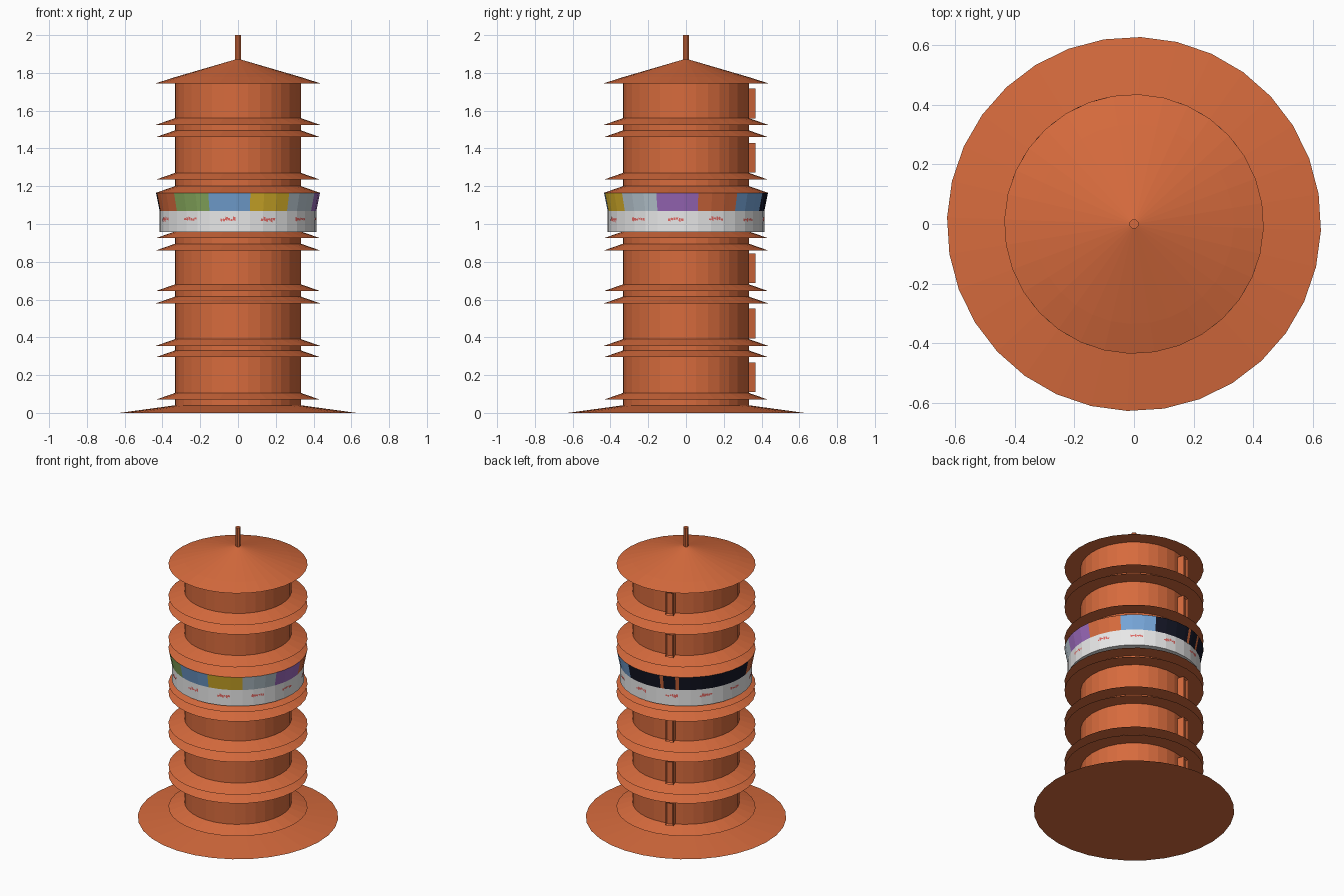
import bpy, bmesh, math, random
from math import sin, cos, radians

random.seed(4)
if "Cube" in bpy.data.objects:
    bpy.data.objects.remove(bpy.data.objects["Cube"])


def material(name, rgb):
    """Flat material from 0-255 display values, stored as linear."""
    lin = [((c / 255 + 0.055) / 1.055) ** 2.4 for c in rgb] + [1]
    m = bpy.data.materials.new(name)
    m.use_nodes = True
    m.diffuse_color = lin
    bsdf = m.node_tree.nodes["Principled BSDF"]
    bsdf.inputs["Base Color"].default_value = lin
    bsdf.inputs["Roughness"].default_value = 0.8
    return m


terracotta = material("terracotta", (215, 107, 61))
white = material("white", (232, 232, 232))
yellow = material("yellow", (222, 182, 44))
blue = material("blue", (118, 165, 216))
pale_blue = material("pale blue", (190, 205, 215))
purple = material("purple", (156, 106, 188))
green = material("green", (138, 174, 96))
navy = material("navy", (20, 22, 38))
red = material("red", (225, 105, 100))


def around(angle, r, z):
    """Point at an angle in degrees, counted from the front towards +x."""
    a = radians(angle)
    return (r * sin(a), -r * cos(a), z)


def finish(name, bm, mats):
    bmesh.ops.remove_doubles(bm, verts=bm.verts, dist=1e-5)
    bmesh.ops.recalc_face_normals(bm, faces=bm.faces)
    me = bpy.data.meshes.new(name)
    bm.to_mesh(me)
    bm.free()
    for m in mats:
        me.materials.append(m)
    ob = bpy.data.objects.new(name, me)
    bpy.context.collection.objects.link(ob)
    return ob


SIDES = [-2 + 360 / 32 * i for i in range(32)]


def lathe(name, profile, angles=SIDES, mats=(terracotta,), rule=None):
    """Spin a closed (radius, z) loop; rule picks a material by angle."""
    bm = bmesh.new()
    rows = [[bm.verts.new(around(a, r, z)) for r, z in profile] for a in angles]
    n = len(profile)
    for i, a in enumerate(angles):
        nxt = (i + 1) % len(angles)
        mid = (a + (angles[nxt] - a) % 360 / 2) % 360
        for k in range(n):
            j = (k + 1) % n
            if profile[k][0] == 0 and profile[j][0] == 0:
                continue
            quad = [rows[i][k], rows[nxt][k], rows[nxt][j], rows[i][j]]
            if profile[k][0] == 0:
                quad.pop(0)
            elif profile[j][0] == 0:
                quad.pop(2)
            f = bm.faces.new(quad)
            if rule:
                f.material_index = rule(mid)
    return finish(name, bm, mats)


# Tower shaft, base skirt, roof and mast
BODY, EAVE = 0.335, 0.435
lathe("tower_shaft", [(0, 0.02), (BODY, 0.02), (BODY, 1.77), (0, 1.77)])
lathe("base_skirt", [(0, 0), (0.627, 0), (BODY, 0.04), (0, 0.04)])
lathe("roof", [(0, 1.745), (EAVE, 1.745), (BODY, 1.777), (0, 1.875)])
mast_sides = [45 * i + 22.5 for i in range(8)]
lathe("roof_mast", [(0, 1.85), (0.016, 1.85), (0.016, 2.0), (0, 2.0)], mast_sides)

# Sloped eaves between the storeys
for i, z in enumerate([0.07, 0.295, 0.355, 0.58, 0.645, 0.86,
                       0.925, 1.165, 1.235, 1.46, 1.525]):
    lathe(f"eave_{i + 1}", [(0.32, z), (EAVE, z), (BODY, z + 0.035), (0.32, z + 0.035)])

# White lower band
START = 8.7
fine = [START + 10 * i for i in range(36)]
lathe("white_band", [(0.33, 0.957), (0.415, 0.957), (0.415, 1.068), (0.33, 1.068)],
      fine, (white,))

# Flared upper band: one colour per panel, two thin posts in the dark part
posts = [(192.5, 195.5), (206, 209)]
panels = [yellow, pale_blue, purple, terracotta, blue, navy, navy, navy, navy,
          terracotta, green, blue]
palette = [terracotta, yellow, pale_blue, purple, blue, navy, green]


def panel_colour(angle):
    if any(lo < angle < hi for lo, hi in posts):
        return 0
    return palette.index(panels[int((angle - START) % 360 // 30)])


lathe("coloured_band", [(0.33, 1.068), (0.415, 1.068), (0.434, 1.165), (0.33, 1.165)],
      sorted(fine + [a for p in posts for a in p]), palette, panel_colour)

# Small red painted flecks on the white band
bm = bmesh.new()
for i in range(12):
    centre = -7.5 + 30 * i
    for k in range(6):
        a = centre + (k - 2.5) * 1.9
        w = random.uniform(0.7, 1.1)
        z = 1.025 + random.uniform(-0.005, 0.005)
        h = random.uniform(0.005, 0.013)
        bm.faces.new([bm.verts.new(around(a + u * w, 0.4165, z + v * h))
                      for u, v in ((-1, -0.6), (0.8, -1), (1, 0.7), (-0.7, 1))])
flecks = finish("red_flecks", bm, (red,))
for p in flecks.data.polygons:
    if p.normal.dot(p.center) < 0:
        p.flip()

# Narrow framed windows up the back
for i, z in enumerate([0.188, 0.473, 0.765, 1.35, 1.638]):
    bm = bmesh.new()
    bmesh.ops.create_cube(bm, size=1)
    for v in bm.verts:
        v.co.x *= 0.052
        v.co.y *= 0.06
        v.co.z *= 0.157
    bm.faces.ensure_lookup_table()
    front = [f for f in bm.faces if f.normal.y < -0.9]
    bmesh.ops.inset_region(bm, faces=front, thickness=0.01, depth=-0.012)
    ob = finish(f"back_window_{i + 1}", bm, (terracotta,))
    ob.location = around(199, 0.35, z)
    ob.rotation_euler.z = radians(199)
